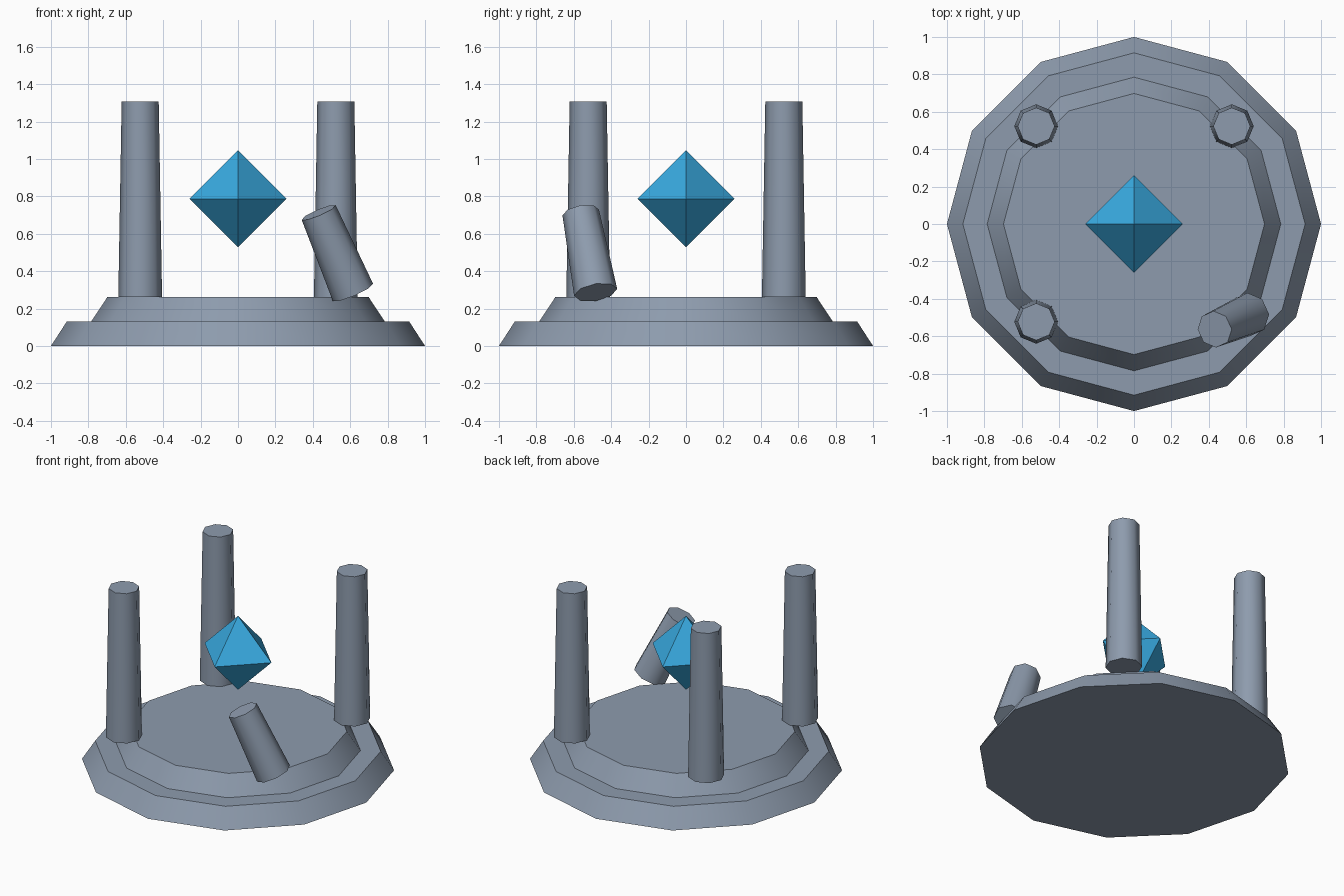
import bpy, bmesh, math
from mathutils import Matrix, Euler

if "Cube" in bpy.data.objects:
    bpy.data.objects.remove(bpy.data.objects["Cube"])


def material(name, rgb):
    m = bpy.data.materials.new(name)
    m.diffuse_color = (*rgb, 1.0)
    m.use_nodes = True
    m.node_tree.nodes["Principled BSDF"].inputs["Base Color"].default_value = m.diffuse_color
    return m


STONE = material("blue grey stone", (0.27, 0.33, 0.42))
CRYSTAL = material("crystal blue", (0.04, 0.40, 0.75))


def frustum(name, sides, r_bottom, r_top, height, centre, mat, rot=(0, 0, 0), smooth_angle=50):
    """Capped cone, centred on its own middle, sharp only where faces meet steeply."""
    bm = bmesh.new()
    bmesh.ops.create_cone(bm, cap_ends=True, segments=sides, radius1=r_bottom,
                          radius2=r_top, depth=height)
    for f in bm.faces:
        f.smooth = True
    for e in bm.edges:
        e.smooth = e.calc_face_angle(0) < math.radians(smooth_angle)
    return finish(name, bm, centre, mat, rot)


def finish(name, bm, centre, mat, rot=(0, 0, 0)):
    bmesh.ops.recalc_face_normals(bm, faces=bm.faces)
    me = bpy.data.meshes.new(name)
    bm.to_mesh(me)
    bm.free()
    me.materials.append(mat)
    ob = bpy.data.objects.new(name, me)
    ob.location = centre
    ob.rotation_euler = rot
    bpy.context.collection.objects.link(ob)
    return ob


# Two stepped tiers of the plinth
STEP = 0.131
frustum("lower_tier", 12, 1.0, 0.915, STEP, (0, 0, STEP / 2), STONE)
frustum("upper_tier", 12, 0.785, 0.698, STEP, (0, 0, STEP * 1.5), STONE)

# Three standing pillars on the corners
P, FLOOR, TALL = 0.523, 2 * STEP, 1.046
for name, sx, sy in (("front_left_pillar", -1, -1),
                     ("back_left_pillar", -1, 1),
                     ("back_right_pillar", 1, 1)):
    frustum(name, 8, 0.117, 0.099, TALL, (sx * P, sy * P, FLOOR + TALL / 2), STONE)

# Broken, leaning pillar on the fourth corner
frustum("broken_pillar", 8, 0.117, 0.099, 0.471, (P, -P, 0.50), STONE, rot=(0.17, -0.405, 0))

# Floating octahedral crystal: two four-sided pyramids sharing a waist
R = 0.26
bm = bmesh.new()
waist = [bm.verts.new((R * math.cos(a), R * math.sin(a), 0))
         for a in (i * math.pi / 2 for i in range(4))]
for z in (R, -R):
    tip = bm.verts.new((0, 0, z))
    for i in range(4):
        bm.faces.new((waist[i], waist[(i + 1) % 4], tip))
finish("floating_crystal", bm, (0, 0, 0.787), CRYSTAL)
